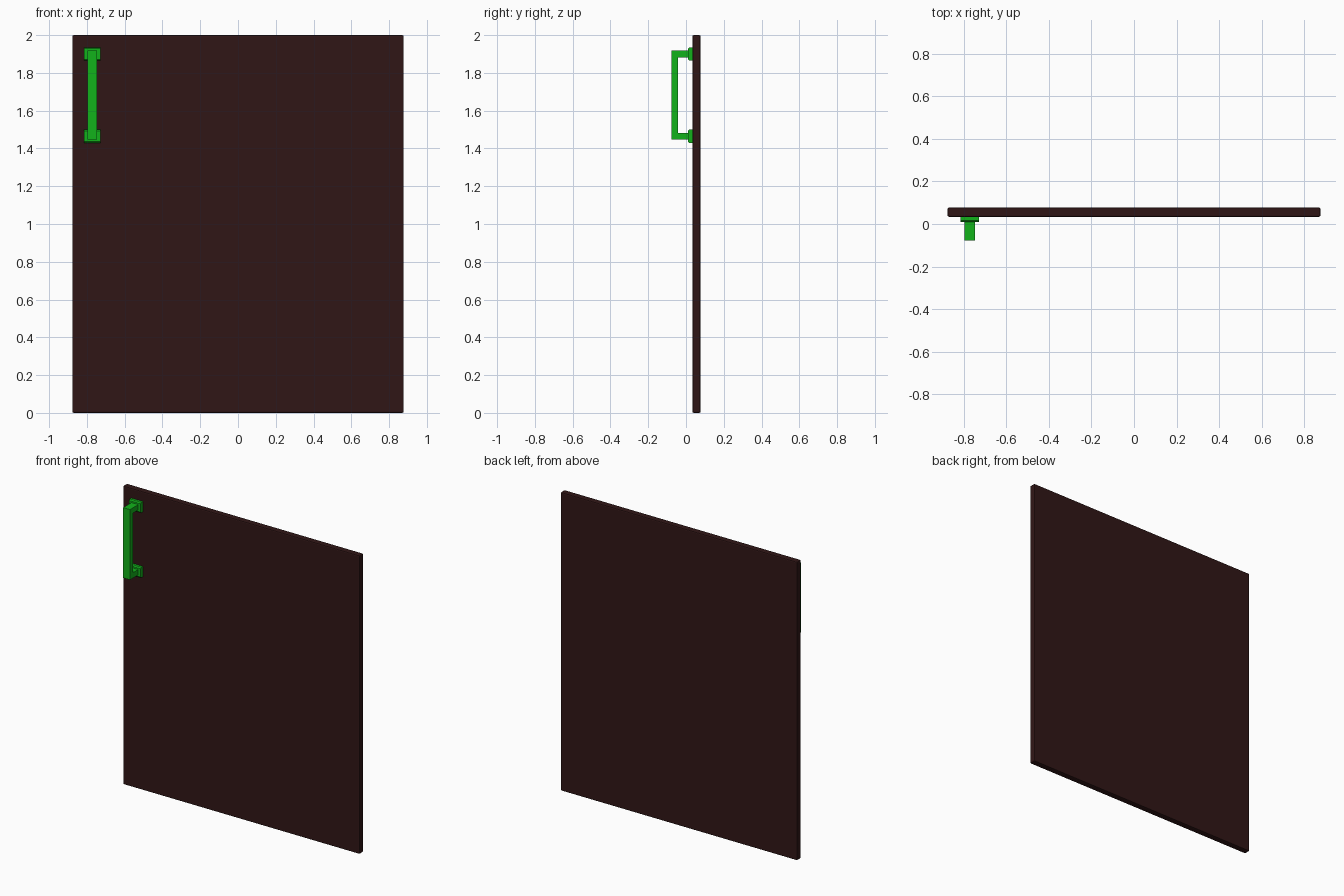
import bpy, bmesh

if "Cube" in bpy.data.objects:
    bpy.data.objects.remove(bpy.data.objects["Cube"])


def material(name, rgb):
    m = bpy.data.materials.new(name)
    m.diffuse_color = (*rgb, 1)
    m.use_nodes = True
    m.node_tree.nodes["Principled BSDF"].inputs["Base Color"].default_value = m.diffuse_color
    return m


def finish(name, bm, mat, bevel=0.0, segments=1):
    bmesh.ops.recalc_face_normals(bm, faces=bm.faces)
    me = bpy.data.meshes.new(name)
    bm.to_mesh(me)
    bm.free()
    me.materials.append(mat)
    ob = bpy.data.objects.new(name, me)
    bpy.context.collection.objects.link(ob)
    if bevel:
        mod = ob.modifiers.new("bevel", 'BEVEL')
        mod.width, mod.segments = bevel, segments
    return ob


def extrude_x(name, profile, x0, x1, mat, **kw):
    """Extrude a closed (y, z) profile from x0 to x1."""
    bm = bmesh.new()
    face = bm.faces.new([bm.verts.new((x0, y, z)) for y, z in profile])
    ext = bmesh.ops.extrude_face_region(bm, geom=[face])["geom"]
    verts = [v for v in ext if isinstance(v, bmesh.types.BMVert)]
    bmesh.ops.translate(bm, verts=verts, vec=(x1 - x0, 0, 0))
    return finish(name, bm, mat, **kw)


def rect(y0, y1, z0, z1):
    return [(y0, z0), (y1, z0), (y1, z1), (y0, z1)]


wood = material("dark_wood", (0.03, 0.008, 0.008))
green = material("green_metal", (0.006, 0.45, 0.011))

# door panel with softened edges
extrude_x("door_panel", rect(0.034, 0.077, 0, 2), -0.877, 0.877, wood,
          bevel=0.007, segments=2)

# U-shaped pull handle
cx, back, inner, front = -0.772, 0.02, -0.043, -0.077
bottom, top, t = 1.447, 1.918, 0.036
extrude_x("handle_bar", [
    (back, bottom), (front, bottom), (front, top), (back, top),
    (back, top - t), (inner, top - t), (inner, bottom + t), (back, bottom + t)],
    cx - 0.025, cx + 0.025, green)

# mounting plates with a chamfered front
for name, z in (("upper_mount", top - t / 2), ("lower_mount", bottom + t / 2)):
    h, c = 0.035, 0.007
    extrude_x(name, [
        (0.036, z - h), (0.01 + c, z - h), (0.01, z - h + c),
        (0.01, z + h - c), (0.01 + c, z + h), (0.036, z + h)],
        cx - 0.043, cx + 0.043, green)
